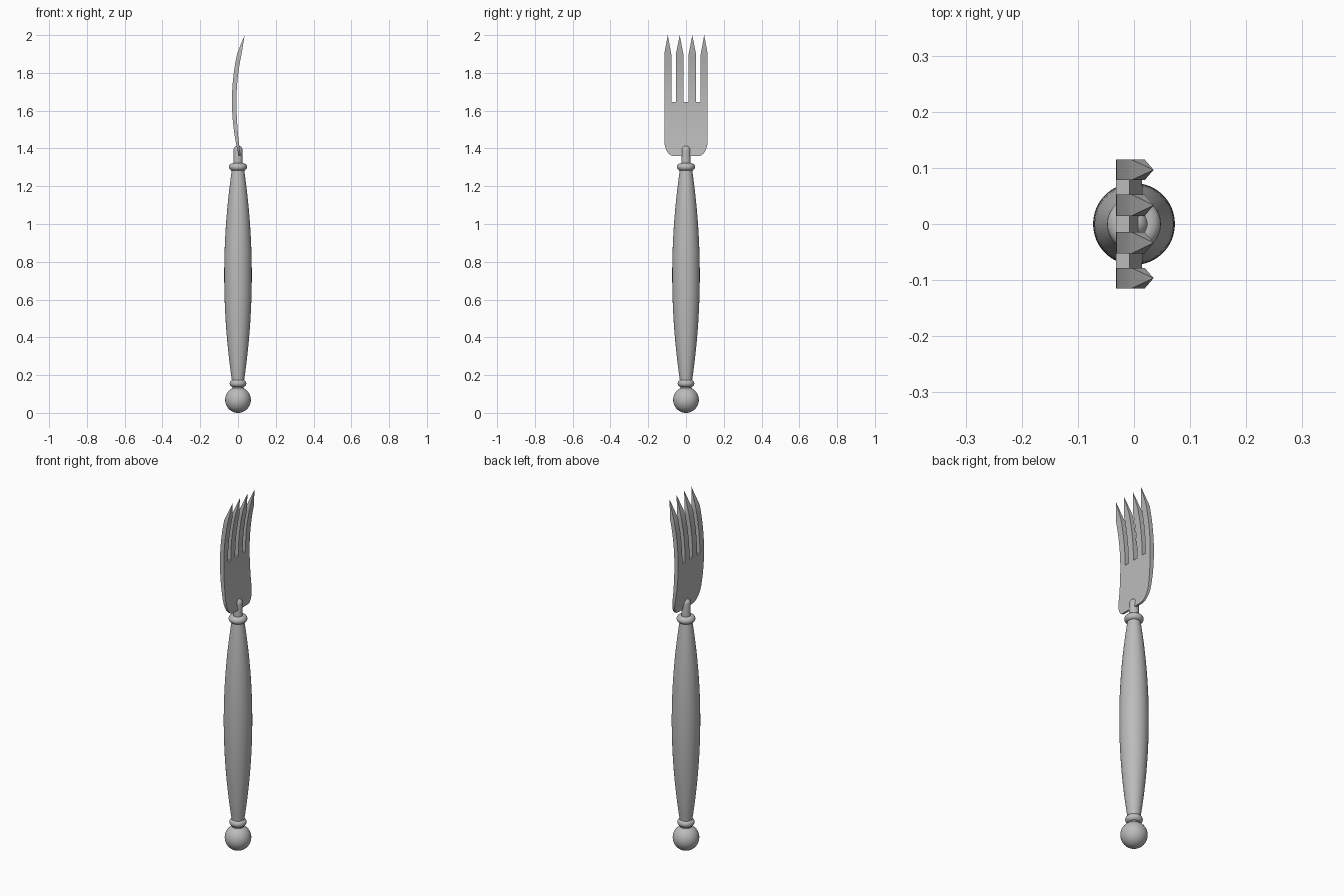
import bpy, bmesh, math

if "Cube" in bpy.data.objects:
    bpy.data.objects.remove(bpy.data.objects["Cube"], do_unlink=True)

metal = bpy.data.materials.new("grey_metal")
metal.use_nodes = True
GREY = (0.5, 0.5, 0.5, 1)
metal.diffuse_color = GREY
metal.node_tree.nodes["Principled BSDF"].inputs["Base Color"].default_value = GREY


def finish(name, bm, angle=40):
    bmesh.ops.recalc_face_normals(bm, faces=bm.faces)
    mesh = bpy.data.meshes.new(name)
    bm.to_mesh(mesh)
    bm.free()
    mesh.materials.append(metal)
    obj = bpy.data.objects.new(name, mesh)
    bpy.context.collection.objects.link(obj)
    bpy.ops.object.select_all(action='DESELECT')
    bpy.context.view_layer.objects.active = obj
    obj.select_set(True)
    bpy.ops.object.shade_smooth_by_angle(angle=math.radians(angle))


def lathe(name, profile, steps=48):
    """Spin a (radius, z) profile around the vertical axis."""
    bm = bmesh.new()
    verts = [bm.verts.new((r, 0, z)) for r, z in profile]
    edges = [bm.edges.new(pair) for pair in zip(verts, verts[1:])]
    bmesh.ops.spin(bm, geom=verts + edges, cent=(0, 0, 0), axis=(0, 0, 1),
                   angle=math.tau, steps=steps)
    bmesh.ops.remove_doubles(bm, verts=bm.verts, dist=1e-5)
    finish(name, bm)


def arc(cr, cz, rr, rz, start, end, n=16):
    angles = [math.radians(start + (end - start) * i / n) for i in range(n + 1)]
    return [(max(0, cr + rr * math.cos(a)), cz + rz * math.sin(a)) for a in angles]


# Handle: ball end, two collars, swelling grip and domed neck
lathe("ball_end", arc(0, 0.069, 0.068, 0.069, -90, 90, 24))
lathe("lower_collar", arc(0.024, 0.156, 0.02, 0.02, -180, 180, 20))
grip = []
for i in range(33):
    t = -1 + i / 16
    grip.append((0.03 + 0.043 * (1 - t * t), 0.73 + 0.575 * t))
lathe("grip", [(0, 0.125), (0.03, 0.125)] + grip + [(0, 1.305)])
lathe("upper_collar", arc(0.027, 1.302, 0.021, 0.02, -180, 180, 20))
lathe("neck", [(0, 1.29), (0.024, 1.29)] + arc(0, 1.391, 0.024, 0.024, 0, 90, 10))


# Curved head: lofted rectangles following the bow of the fork
def outer(z):
    return -0.032 + 0.43 * (z - 1.65) ** 2


def inner(z):
    return -0.008 + (0.43 if z > 1.65 else 0.27) * (z - 1.65) ** 2


def loft(bm, rows, tip=None):
    rings = [[bm.verts.new(p) for p in ((outer(z), a, z), (inner(z), a, z),
                                        (inner(z), b, z), (outer(z), b, z))]
             for z, a, b in rows]
    for low, high in zip(rings, rings[1:]):
        for i in range(4):
            j = (i + 1) % 4
            bm.faces.new((low[i], low[j], high[j], high[i]))
    bm.faces.new(rings[0])
    if tip:
        end = bm.verts.new(tip)
        for i in range(4):
            bm.faces.new((rings[-1][i], rings[-1][(i + 1) % 4], end))
    else:
        bm.faces.new(rings[-1])


SLOT, SHOULDER, HALF = 1.647, 1.9, 0.115
bm = bmesh.new()
palm = []
for i in range(7):      # rounded lower corners
    a = math.radians(15 * i)
    palm.append((1.445 - 0.085 * math.cos(a), 0.068 + (HALF - 0.068) * math.sin(a)))
palm += [(1.445 + (SLOT - 1.445) * i / 8, HALF) for i in range(1, 9)]
loft(bm, [(z, -w, w) for z, w in palm])
finish("head_palm", bm, 30)

# Four pointed tines
bm = bmesh.new()
heights = [SLOT + (SHOULDER - SLOT) * i / 10 for i in range(11)]
for side in (-1, 1):
    for near, far in ((0.014, 0.053), (0.078, HALF)):
        a, b = sorted((side * near, side * far))
        loft(bm, [(z, a, b) for z in heights], (0.035, (a + b) / 2, 2.0))
finish("tines", bm, 30)
